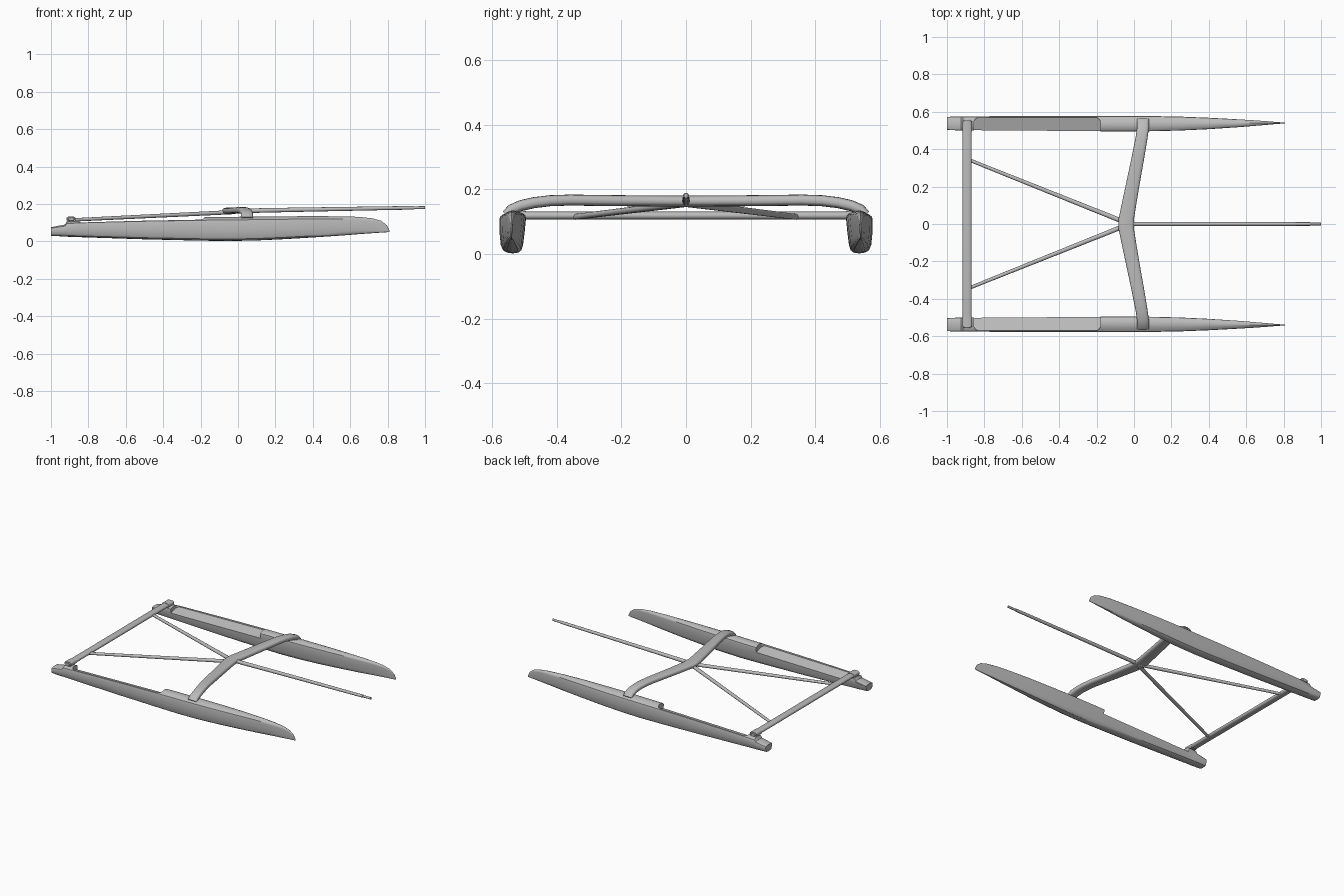
import bpy, bmesh, math
from mathutils import Vector

if "Cube" in bpy.data.objects:
    bpy.data.objects.remove(bpy.data.objects["Cube"], do_unlink=True)

grey = bpy.data.materials.new("hull grey")
grey.use_nodes = True
grey.diffuse_color = (0.5, 0.5, 0.5, 1)
grey.node_tree.nodes["Principled BSDF"].inputs["Base Color"].default_value = grey.diffuse_color


def loft(name, rings):
    """Skin a list of equal-sized closed rings and cap both ends."""
    bm = bmesh.new()
    loops = [[bm.verts.new(p) for p in ring] for ring in rings]
    n = len(loops[0])
    for a, b in zip(loops, loops[1:]):
        for i in range(n):
            bm.faces.new((a[i], a[(i + 1) % n], b[(i + 1) % n], b[i]))
    bm.faces.new(loops[0])
    bm.faces.new(loops[-1])
    bmesh.ops.recalc_face_normals(bm, faces=bm.faces)
    mesh = bpy.data.meshes.new(name)
    bm.to_mesh(mesh)
    bm.free()
    mesh.materials.append(grey)
    obj = bpy.data.objects.new(name, mesh)
    bpy.context.collection.objects.link(obj)
    return obj


def activate(obj):
    bpy.ops.object.select_all(action='DESELECT')
    obj.select_set(True)
    bpy.context.view_layer.objects.active = obj


def smooth(obj, angle=38):
    activate(obj)
    bpy.ops.object.shade_smooth_by_angle(angle=math.radians(angle))


def oval(centre, across, up, sides=20, power=1.0):
    """Closed oval ring; a power below one squares it off."""
    ring = []
    for i in range(sides):
        a = math.tau * i / sides
        c, s = math.cos(a), math.sin(a)
        ring.append(centre + across * math.copysign(abs(c) ** power, c)
                    + up * math.copysign(abs(s) ** power, s))
    return ring


def tube(name, stations, power=1.0):
    """Straight spar through (point, half width, half height) stations."""
    axis = (stations[-1][0] - stations[0][0]).normalized()
    side = axis.cross(Vector((0, 0, 1))).normalized()
    up = side.cross(axis)
    smooth(loft(name, [oval(p, side * w, up * h, 16, power) for p, w, h in stations]))


# Hull stations: x, keel height, deck height, inner edge, outer edge
STATIONS = [
    (-1, .03, .076, .503, .573), (-.925, .026, .09, .5, .575),
    (-.915, .025, .106, .5, .575), (-.8, .021, .112, .498, .576),
    (-.5, .011, .122, .496, .577), (-.2, .004, .129, .495, .577),
    (-.05, .002, .131, .495, .577), (.1, .005, .133, .496, .577),
    (.25, .012, .134, .5, .574), (.4, .021, .135, .507, .568),
    (.55, .031, .134, .517, .56), (.65, .039, .131, .525, .554),
    (.72, .044, .123, .531, .549), (.765, .047, .11, .535, .545),
    (.795, .049, .087, .537, .543), (.81, .051, .058, .539, .541),
]
# Hull cross-section as fractions of width (inner to outer) and height
SECTION = [
    (.5, 1), (.3, .985), (.12, .95), (.02, .9), (0, .84), (.05, .5), (.11, .2),
    (.17, .08), (.28, .02), (.5, 0), (.72, .02), (.87, .08), (.95, .2),
    (.99, .45), (1, .8), (.97, .87), (.85, .92), (.7, .965),
]


def recess_cutter(side):
    """Rounded tray with a floor sloping down to the inner edge."""
    x0, x1, inner, outer, r = -.855, -.18, .47, .569, .025
    outline = [(x0, inner), (x1, inner)]
    for k in range(7):
        a = math.pi / 2 * k / 6
        outline.append((x1 - r + r * math.cos(a), outer - r + r * math.sin(a)))
    for k in range(7):
        a = math.pi / 2 * (1 + k / 6)
        outline.append((x0 + r + r * math.cos(a), outer - r + r * math.sin(a)))
    floor = [(x, side * y, .11 + .02 * x - .3 * (outer - y)) for x, y in outline]
    roof = [(x, y, .3) for x, y, z in floor]
    return loft("recess_cutter", [floor, roof])


# Two hulls, each with a deck recess open to the inside
for name, side in (("port", 1), ("starboard", -1)):
    rings = [[(x, side * (yi + (yo - yi) * s), zb + (zt - zb) * t) for s, t in SECTION]
             for x, zb, zt, yi, yo in STATIONS]
    hull = loft(name + "_hull", rings)
    cutter = recess_cutter(side)
    cutter.hide_render = True
    cut = hull.modifiers.new("deck_recess", 'BOOLEAN')
    cut.operation = 'DIFFERENCE'
    cut.solver = 'EXACT'
    cut.object = cutter
    activate(hull)
    bpy.ops.object.modifier_apply(modifier=cut.name)
    bpy.data.objects.remove(cutter, do_unlink=True)
    smooth(hull, 32)

# Main cross beam: y, x, z, half width, half thickness for one side
half = [
    (0, -.042, .164, .042, .017), (.03, -.041, .164, .041, .017),
    (.2, -.009, .165, .037, .017), (.36, .022, .167, .034, .017),
    (.42, .033, .165, .033, .017), (.47, .042, .159, .032, .017),
    (.51, .047, .15, .032, .017), (.54, .048, .138, .032, .016),
    (.558, .048, .122, .032, .013),
]
path = [(-y, *rest) for y, *rest in reversed(half[1:])] + half
rings = []
for i, (y, x, z, w, h) in enumerate(path):
    before, after = path[max(i - 1, 0)], path[min(i + 1, len(path) - 1)]
    tangent = Vector((0, after[0] - before[0], after[2] - before[2])).normalized()
    up = Vector((0, -tangent.z, tangent.y))
    rings.append(oval(Vector((x, y, z)), Vector((w, 0, 0)), up * h, 24, .7))
smooth(loft("main_beam", rings))

# Rear cross beam with rounded ends
ends = [(.556, .6), (.55, .9), (.535, 1)]
profile = [(-y, f) for y, f in ends] + [(y, f) for y, f in reversed(ends)]
tube("rear_beam", [(Vector((-.892, y, .119)), .024 * f, .0125 * f) for y, f in profile], .8)

# Beam saddles on the hulls and diagonal struts
for name, side in (("port", 1), ("starboard", -1)):
    tube(name + "_rear_saddle", [(Vector((-.892, side * y, .119)), .025, .014)
                                 for y in (.495, .552)], .6)
    tube(name + "_strut", [(Vector((-.88, side * .342, .115)), .009, .009),
                           (Vector((-.1, side * .03, .153)), .0125, .011),
                           (Vector((-.035, side * .005, .156)), .0125, .011)])

# Bowsprit with a slimmer tip
tube("bowsprit", [(Vector((-.04, 0, .162)), .012, .0125), (Vector((.3, 0, .169)), .0115, .0115),
                  (Vector((.94, 0, .18)), .0095, .0095), (Vector((.942, 0, .18)), .007, .0075),
                  (Vector((1, 0, .181)), .007, .0075)])
